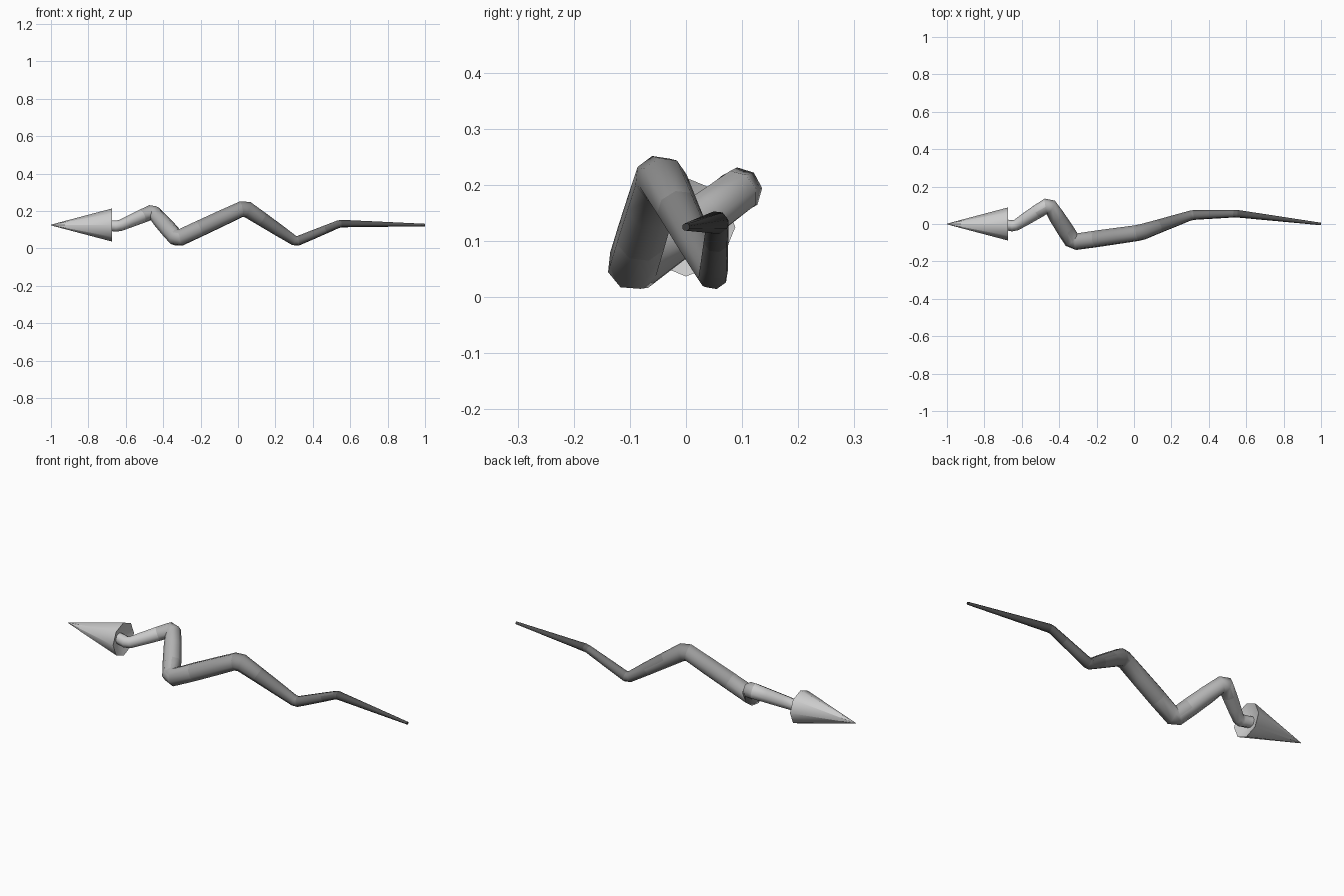
import bpy, bmesh
from math import sin, cos, pi
from mathutils import Vector

if "Cube" in bpy.data.objects:
    bpy.data.objects.remove(bpy.data.objects["Cube"])

SIDES, SHADES = 8, 12
mats = []
for i in range(SHADES):
    m = bpy.data.materials.new("grey_%d" % i)
    g = 0.62 * (1 - i / SHADES) ** 1.3 + 0.02
    m.diffuse_color = (g, g, g, 1)
    m.use_nodes = True
    m.node_tree.nodes["Principled BSDF"].inputs["Base Color"].default_value = m.diffuse_color
    mats.append(m)


def finish(bm, name, angle):
    bmesh.ops.recalc_face_normals(bm, faces=bm.faces)
    me = bpy.data.meshes.new(name)
    for m in mats:
        me.materials.append(m)
    for f in bm.faces:
        x = f.calc_center_median().x
        f.material_index = max(0, min(SHADES - 1, int((x + 1) / 2 * SHADES)))
    bm.to_mesh(me)
    bm.free()
    ob = bpy.data.objects.new(name, me)
    bpy.context.collection.objects.link(ob)
    bpy.ops.object.select_all(action='DESELECT')
    ob.select_set(True)
    bpy.context.view_layer.objects.active = ob
    bpy.ops.object.shade_smooth_by_angle(angle=angle)


def loft(bm, rings):
    for a, b in zip(rings, rings[1:]):
        n = len(a)
        for i in range(n):
            bm.faces.new((a[i], a[(i + 1) % n], b[(i + 1) % n], b[i]))


# winding body: centre line and radius, each bend cut by two rings
path = [(-0.71, 0, 0.125, 0.028), (-0.64, -0.012, 0.118, 0.03),
        (-0.455, 0.105, 0.197, 0.041), (-0.325, -0.097, 0.05, 0.047),
        (0.035, -0.046, 0.218, 0.044), (0.31, 0.048, 0.036, 0.027),
        (0.545, 0.056, 0.133, 0.021), (1.0, 0, 0.125, 0.007)]
P = [Vector(p[:3]) for p in path]
pts = [(P[0], path[0][3])]
for i in range(1, len(P) - 1):
    r = path[i][3]
    for q in (P[i - 1], P[i + 1]):
        pts.append((P[i] + (q - P[i]).normalized() * r * 0.45, r))
    if i + 2 < len(P):
        for t in (0.33, 0.67):
            pts.append((P[i].lerp(P[i + 1], t), r + (path[i + 1][3] - r) * t))
pts.append((P[-1], path[-1][3]))
bm = bmesh.new()
rings, side = [], Vector((0, 0, 1))
for i, (c, r) in enumerate(pts):
    a = (c - pts[max(i - 1, 0)][0]).normalized()
    b = (pts[min(i + 1, len(pts) - 1)][0] - c).normalized()
    d = (a + b).normalized()
    side = (side - d * side.dot(d)).normalized()
    up = d.cross(side)
    rings.append([bm.verts.new(c + (side * cos(k * 2 * pi / SIDES) + up * sin(k * 2 * pi / SIDES)) * r)
                  for k in range(SIDES)])
loft(bm, rings)
for r in (rings[0], rings[-1]):
    bm.faces.new(r)
finish(bm, "winding_body", 0.9)

# pointed head with a hollowed back
bm = bmesh.new()
rings = []
for x, r in ((-1, 0.002), (-0.675, 0.088), (-0.7, 0.03)):
    rings.append([bm.verts.new((x, r * cos(k * pi / 4), 0.125 + r * sin(k * pi / 4))) for k in range(8)])
loft(bm, rings)
for r in (rings[0], rings[-1]):
    bm.faces.new(r)
finish(bm, "pointed_head", 0.9)
